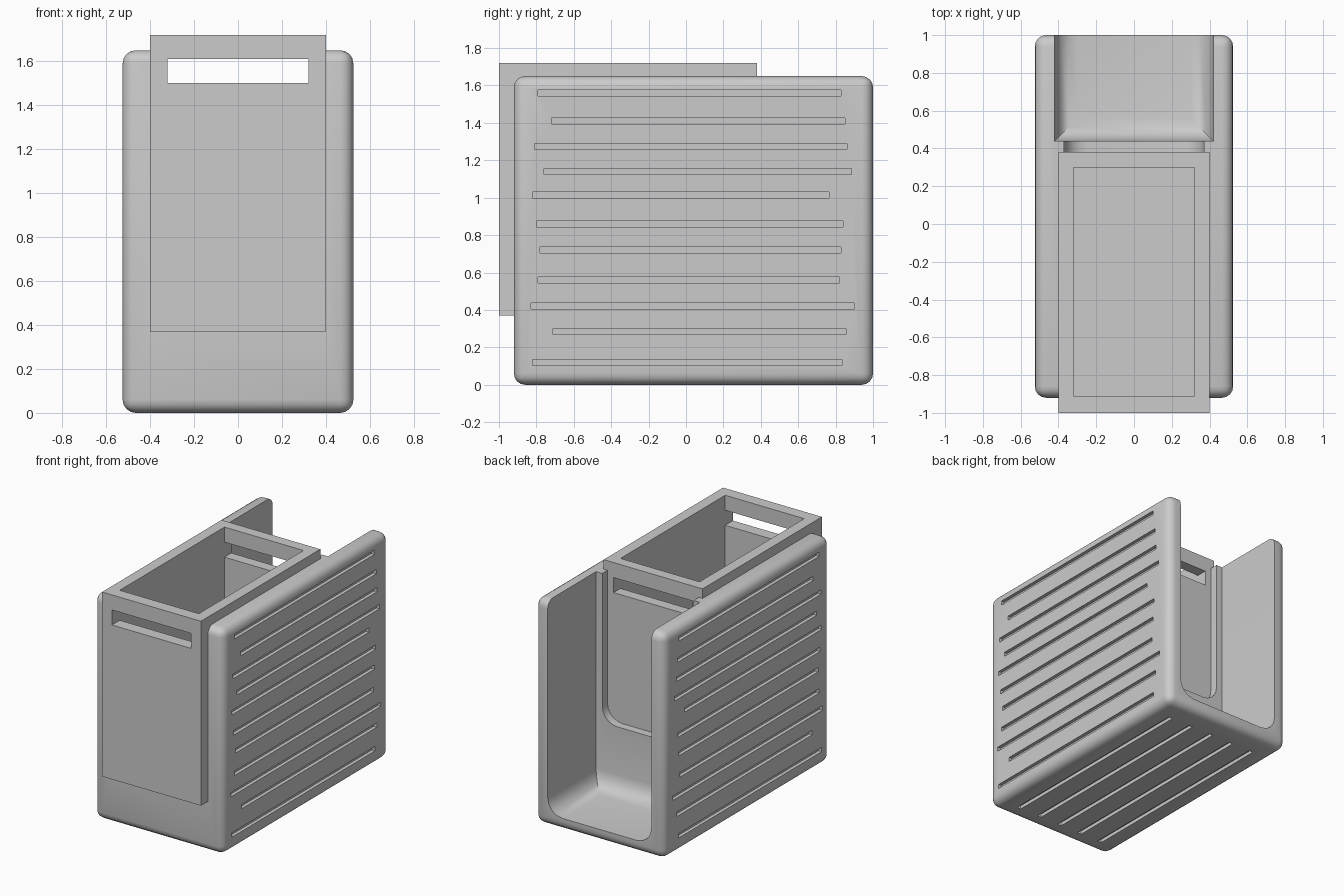
import bpy, bmesh, math
from mathutils import Vector

if "Cube" in bpy.data.objects:
    bpy.data.objects.remove(bpy.data.objects["Cube"], do_unlink=True)

grey = bpy.data.materials.new("plain_grey")
grey.use_nodes = True
grey.diffuse_color = (0.6, 0.6, 0.6, 1)
grey.node_tree.nodes["Principled BSDF"].inputs["Base Color"].default_value = (0.6, 0.6, 0.6, 1)


def add_box(bm, low, high):
    """Add one box between two corners."""
    low, high = Vector(low), Vector(high)
    verts = bmesh.ops.create_cube(bm, size=1)["verts"]
    for v in verts:
        v.co = (low + high) / 2 + v.co * (high - low)


def make(name, boxes, radius=0, segments=4, rule=lambda mid: True):
    """Object made of boxes, rounding the edges whose midpoint passes the rule."""
    bm = bmesh.new()
    for low, high in boxes:
        add_box(bm, low, high)
    if radius:
        edges = [e for e in bm.edges if rule((e.verts[0].co + e.verts[1].co) / 2)]
        bmesh.ops.bevel(bm, geom=edges, offset=radius, segments=segments,
                        profile=0.5, affect='EDGES')
    mesh = bpy.data.meshes.new(name)
    bm.to_mesh(mesh)
    bm.free()
    mesh.materials.append(grey)
    obj = bpy.data.objects.new(name, mesh)
    bpy.context.scene.collection.objects.link(obj)
    return obj


def carve(obj, cutter):
    """Subtract a cutter, bake the result and drop the cutter."""
    cutter.hide_render = True
    mod = obj.modifiers.new("cut", 'BOOLEAN')
    mod.operation = 'DIFFERENCE'
    mod.solver = 'EXACT'
    mod.object = cutter
    bpy.context.view_layer.objects.active = obj
    bpy.ops.object.modifier_apply(modifier=mod.name)
    bpy.data.objects.remove(cutter, do_unlink=True)


def smooth(obj):
    bpy.ops.object.select_all(action='DESELECT')
    obj.select_set(True)
    bpy.context.view_layer.objects.active = obj
    bpy.ops.object.shade_smooth_by_angle(angle=math.radians(35))


# Rounded housing
housing = make("housing", [((-0.525, -0.92, 0), (0.525, 1, 1.65))], 0.06)

# Bay holding the bin, open at the front and top
carve(housing, make("bin_bay", [((-0.4, -1.2, 0.37), (0.4, 0.38, 2))]))

# Rear compartment, open at the back and top, with a rounded floor edge
carve(housing, make("rear_bay", [((-0.42, 0.44, 0.09), (0.42, 1.3, 2))], 0.12, 4,
                    lambda m: m.z < 0.1 and m.y < 1.2))

# Window in the partition behind the bin, rounded at its lower corners
carve(housing, make("partition_window", [((-0.37, 0.3, 0.56), (0.37, 0.6, 2))], 0.12, 5,
                    lambda m: m.z < 0.6 and abs(m.x) > 0.3))

# Uneven grooves along both sides: height, front end, back end
side_grooves = [(1.56, -0.79, 0.83), (1.41, -0.72, 0.85), (1.275, -0.81, 0.86),
                (1.14, -0.76, 0.885), (1.015, -0.82, 0.765), (0.86, -0.8, 0.84),
                (0.72, -0.78, 0.83), (0.56, -0.79, 0.82), (0.42, -0.83, 0.9),
                (0.285, -0.71, 0.855), (0.12, -0.82, 0.835)]
depth, half = 0.025, 0.016
grooves = []
for z, front, back in side_grooves:
    for x in (-0.525, 0.525):
        grooves.append(((x - depth, front, z - half), (x + depth, back, z + half)))

# Grooves under the base
for i in range(5):
    x = (i - 2) * 0.18
    grooves.append(((x - half, -0.8, -depth), (x + half, 0.82, depth)))
carve(housing, make("grooves", grooves))
smooth(housing)

# Lift-out bin with a hollow inside and a grip slot at each end
lift_bin = make("bin", [((-0.4, -1, 0.37), (0.4, 0.38, 1.72))])
carve(lift_bin, make("bin_hollow", [((-0.32, -0.91, 0.45), (0.32, 0.3, 2))]))
carve(lift_bin, make("grip_slots", [((-0.32, -1.2, 1.5), (0.32, 0.6, 1.61))]))
